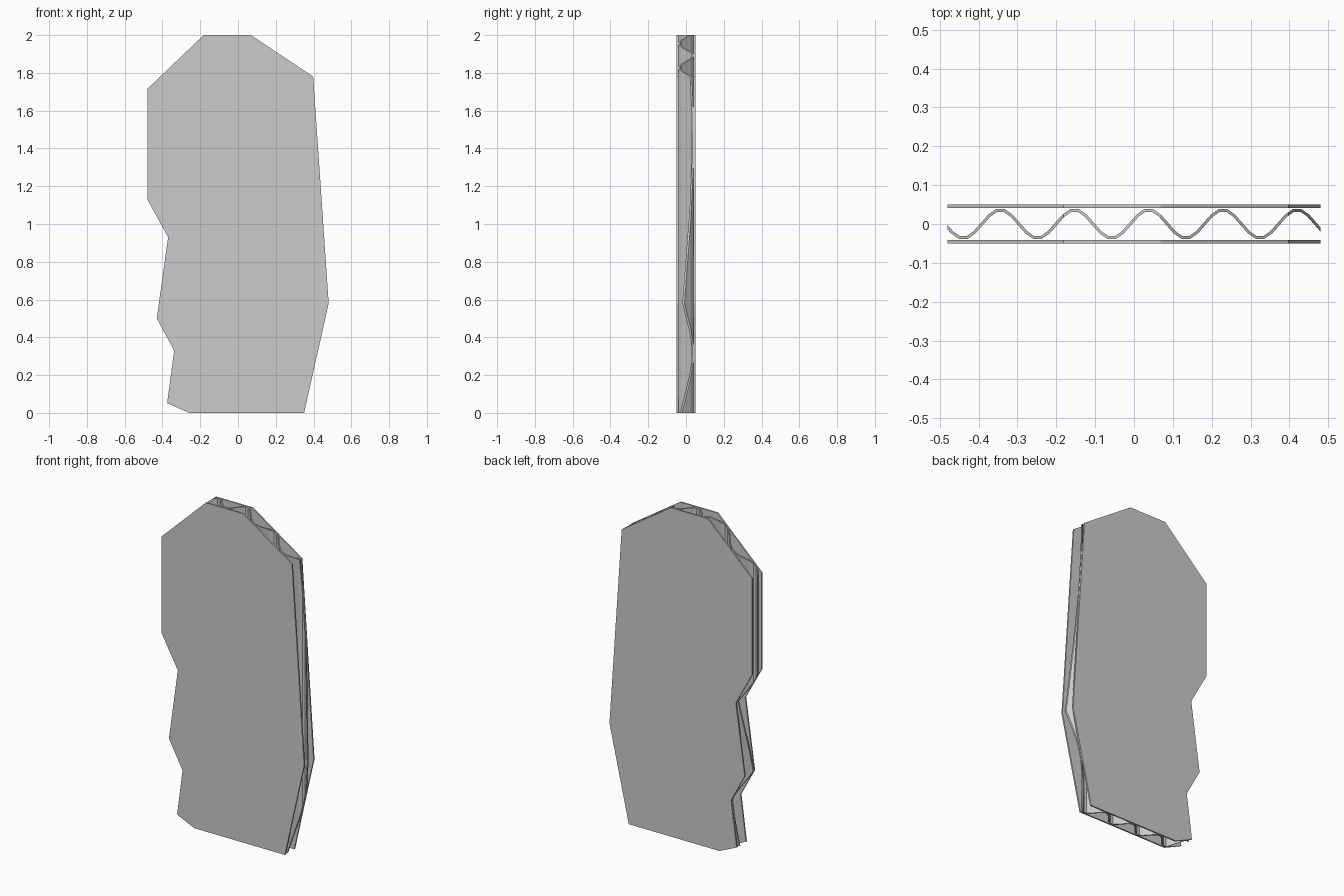
import bpy, math

if "Cube" in bpy.data.objects:
    bpy.data.objects.remove(bpy.data.objects["Cube"])

# Torn outline shared by every layer (x, z)
OUTLINE = [(-0.26, 0.0), (0.35, 0.0), (0.48, 0.58), (0.398, 1.78), (0.068, 2.0),
           (-0.182, 2.0), (-0.48, 1.715), (-0.48, 1.13), (-0.37, 0.93),
           (-0.43, 0.5), (-0.338, 0.33), (-0.375, 0.052)]
HALF, LINER = 0.05, 0.009
PERIOD, PEAK, SHEET, STEPS = 0.191, 0.038, 0.0075, 10


def make_object(name, verts, faces):
    mesh = bpy.data.meshes.new(name)
    mesh.from_pydata(verts, [], faces)
    obj = bpy.data.objects.new(name, mesh)
    bpy.context.collection.objects.link(obj)
    return obj


def prism(name, loop_a, loop_b):
    """Closed solid between two matching loops."""
    n = len(loop_a)
    faces = [tuple(range(n)), tuple(reversed(range(n, 2 * n)))]
    faces += [(i, i + n, (i + 1) % n + n, (i + 1) % n) for i in range(n)]
    return make_object(name, loop_a + loop_b, faces)


def slab(name, y0, y1):
    return prism(name, [(x, y0, z) for x, z in OUTLINE], [(x, y1, z) for x, z in OUTLINE])


# Flat outer sheets
slab("front_liner", -HALF, -HALF + LINER)
slab("back_liner", HALF - LINER, HALF)

# Corrugated middle sheet: wave profile with constant thickness, extruded upward
amp = HALF - LINER - SHEET / 2 - 0.0005
k = 2 * math.pi / PERIOD
upper, lower = [], []
for i in range(-3 * STEPS, 3 * STEPS + 1):
    x = PEAK + (i + 0.5) * PERIOD / STEPS
    y = amp * math.cos(k * (x - PEAK))
    slope = -amp * k * math.sin(k * (x - PEAK))
    s = SHEET / 2 / math.hypot(1, slope)
    upper.append((x - slope * s, y + s))
    lower.append((x + slope * s, y - s))
profile = lower + upper[::-1]
flute = prism("corrugated_core", [(x, y, 2.1) for x, y in profile],
              [(x, y, -0.1) for x, y in profile])

# Trim the core to the outline
cutter = slab("outline_cutter", -0.2, 0.2)
cutter.hide_render = True
for obj in bpy.data.objects:
    bpy.context.view_layer.objects.active = obj
    bpy.ops.object.select_all(action='DESELECT')
    obj.select_set(True)
    bpy.ops.object.mode_set(mode='EDIT')
    bpy.ops.mesh.select_all(action='SELECT')
    bpy.ops.mesh.normals_make_consistent(inside=False)
    bpy.ops.object.mode_set(mode='OBJECT')
trim = flute.modifiers.new("trim", 'BOOLEAN')
trim.operation = 'INTERSECT'
trim.solver = 'EXACT'
trim.object = cutter
bpy.context.view_layer.objects.active = flute
bpy.ops.object.modifier_apply(modifier=trim.name)
bpy.data.objects.remove(cutter)
